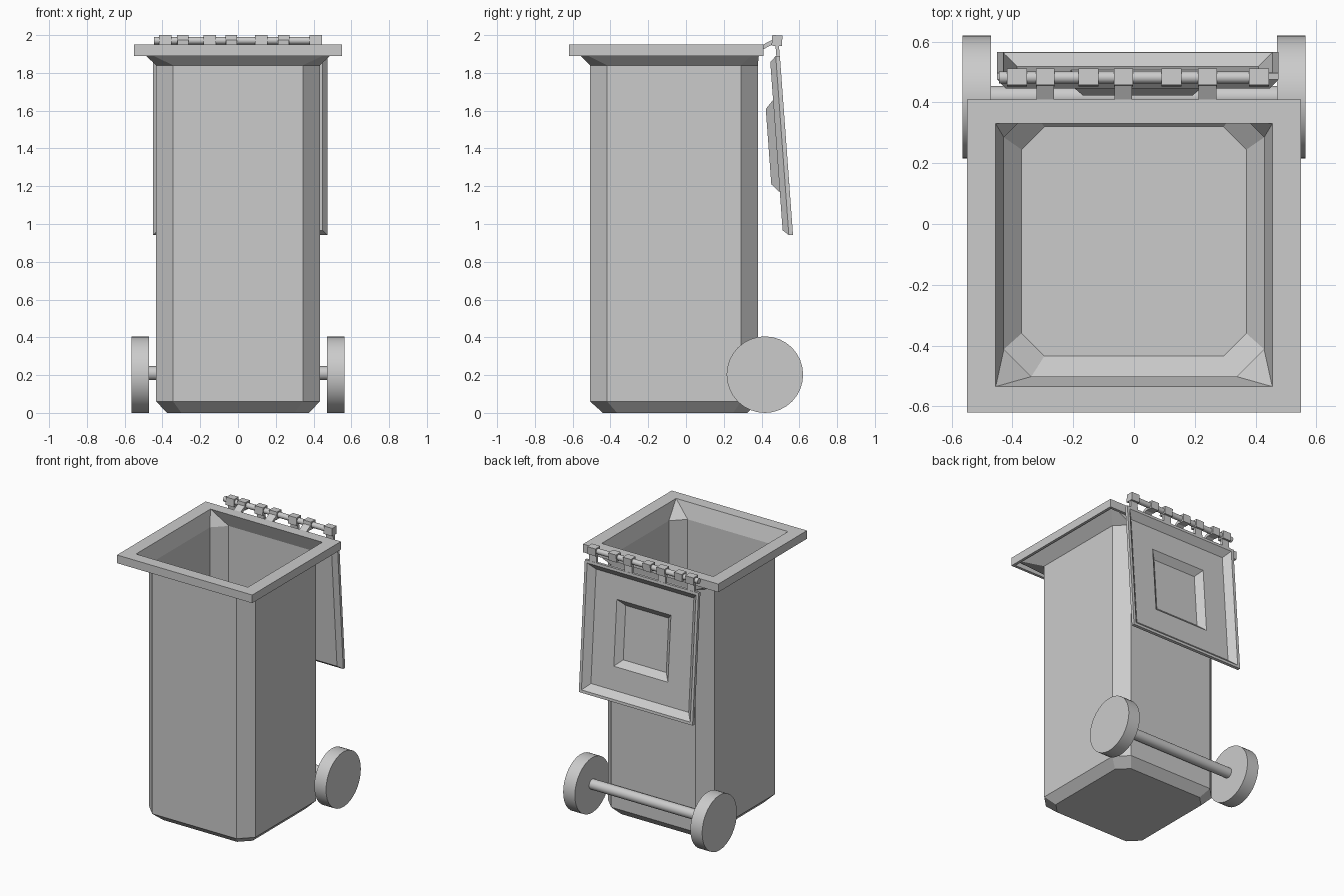
import bpy, bmesh, math
from mathutils import Vector

if "Cube" in bpy.data.objects:
    bpy.data.objects.remove(bpy.data.objects["Cube"])


def loft(name, rings):
    """Closed skin through equal-length rings, capped at both ends."""
    bm = bmesh.new()
    vs = [[bm.verts.new(p) for p in r] for r in rings]
    n = len(rings[0])
    for a, b in zip(vs, vs[1:]):
        for i in range(n):
            j = (i + 1) % n
            bm.faces.new((a[i], a[j], b[j], b[i]))
    bm.faces.new(vs[0])
    bm.faces.new(vs[-1])
    bmesh.ops.remove_doubles(bm, verts=bm.verts, dist=1e-5)
    bmesh.ops.recalc_face_normals(bm, faces=bm.faces)
    me = bpy.data.meshes.new(name)
    bm.to_mesh(me)
    bm.free()
    ob = bpy.data.objects.new(name, me)
    bpy.context.collection.objects.link(ob)
    return ob


def octagon(x, y0, y1, c, z):
    """Rectangle with corners cut by c (c = 0 gives a plain rectangle)."""
    return [(-x + c, y0, z), (x - c, y0, z), (x, y0 + c, z), (x, y1 - c, z),
            (x - c, y1, z), (-x + c, y1, z), (-x, y1 - c, z), (-x, y0 + c, z)]


def cylinder_x(name, r, x0, x1, y, z, seg):
    bpy.ops.mesh.primitive_cylinder_add(vertices=seg, radius=r, depth=x1 - x0,
                                        location=((x0 + x1) / 2, y, z),
                                        rotation=(0, math.pi / 2, 0))
    ob = bpy.context.object
    ob.name = name
    bpy.ops.object.shade_smooth_by_angle(angle=math.radians(35))
    return ob


def prism_x(name, x, half, profile):
    """Extrude a (y, z) profile across x - half .. x + half."""
    return loft(name, [[(x + s * half, y, z) for y, z in profile] for s in (-1, 1)])


# Bin body: outer wall, flared collar, hollow rim, inner wall
t = 0.005
loft("bin_body", [
    octagon(0.375, -0.44, 0.325, 0.075, 0.0),
    octagon(0.433, -0.507, 0.38, 0.09, 0.06),
    octagon(0.433, -0.507, 0.38, 0.09, 1.84),
    octagon(0.53, -0.60, 0.39, 0, 1.93),
    octagon(0.53, -0.60, 0.39, 0, 1.89),
    octagon(0.55, -0.62, 0.41, 0, 1.89),
    octagon(0.55, -0.62, 0.41, 0, 1.95),
    octagon(0.455, -0.535, 0.33, 0, 1.95),
    octagon(0.433 - t, -0.507 + t, 0.38 - t, 0.09, 1.84),
    octagon(0.433 - t, -0.507 + t, 0.38 - t, 0.09, 0.06 + t),
    octagon(0.375 - t, -0.44 + t, 0.325 - t, 0.075, t),
])

# Lid: dished panel hanging behind the bin, tilted a few degrees
tilt = math.atan(0.0733)
down = Vector((0, math.sin(tilt), -math.cos(tilt)))
front = Vector((0, -math.cos(tilt), -math.sin(tilt)))
LW, LH = 0.4625, 0.475
centre = Vector((0.0125, 0.497, 1.89)) + down * LH


def lid_ring(w, h, d):
    return [centre + Vector((sx * w, 0, 0)) + down * (sy * h) + front * d
            for sx, sy in ((-1, -1), (1, -1), (1, 1), (-1, 1))]


loft("lid", [
    lid_ring(0.18, 0.20, 0.095),
    lid_ring(0.225, 0.245, 0.053),
    lid_ring(LW - 0.028, LH - 0.028, 0.053),
    lid_ring(LW, LH, 0.022),
    lid_ring(LW, LH, 0),
    lid_ring(LW - 0.02, LH - 0.02, 0),
    lid_ring(LW - 0.065, LH - 0.065, 0.043),
    lid_ring(0.22, 0.24, 0.043),
    lid_ring(0.175, 0.195, 0.085),
])

# Hinge rod with alternating lid and body knuckles
HY, HZ = 0.482, 1.971
cylinder_x("hinge_rod", 0.02, -0.445, 0.445, HY, HZ, 16)
knuckle = [(HY - 0.029, HZ - 0.027), (HY + 0.025, HZ - 0.029),
           (HY + 0.029, HZ + 0.027), (HY - 0.025, HZ + 0.029)]
for i, x in enumerate((-0.385, -0.15, 0.123, 0.412)):
    prism_x(f"lid_knuckle_{i}", x, 0.033, knuckle)
    prism_x(f"lid_arm_{i}", x, 0.03, [(0.473, 1.95), (0.492, 1.95), (0.497, 1.87), (0.48, 1.87)])
for i, x in enumerate((-0.292, -0.035, 0.242)):
    prism_x(f"body_knuckle_{i}", x, 0.031, knuckle)
    prism_x(f"body_arm_{i}", x, 0.029, [(0.40, 1.925), (0.41, 1.925), (0.465, 1.955),
                                        (0.465, 1.98), (0.40, 1.945)])

# Axle and wheels
WY, WR = 0.4175, 0.2025
cylinder_x("axle", 0.037, -0.48, 0.48, WY, 0.21, 20)
for side, x0 in (("left", -0.565), ("right", 0.47)):
    cylinder_x(f"wheel_{side}", WR, x0, x0 + 0.095, WY, WR, 32)
